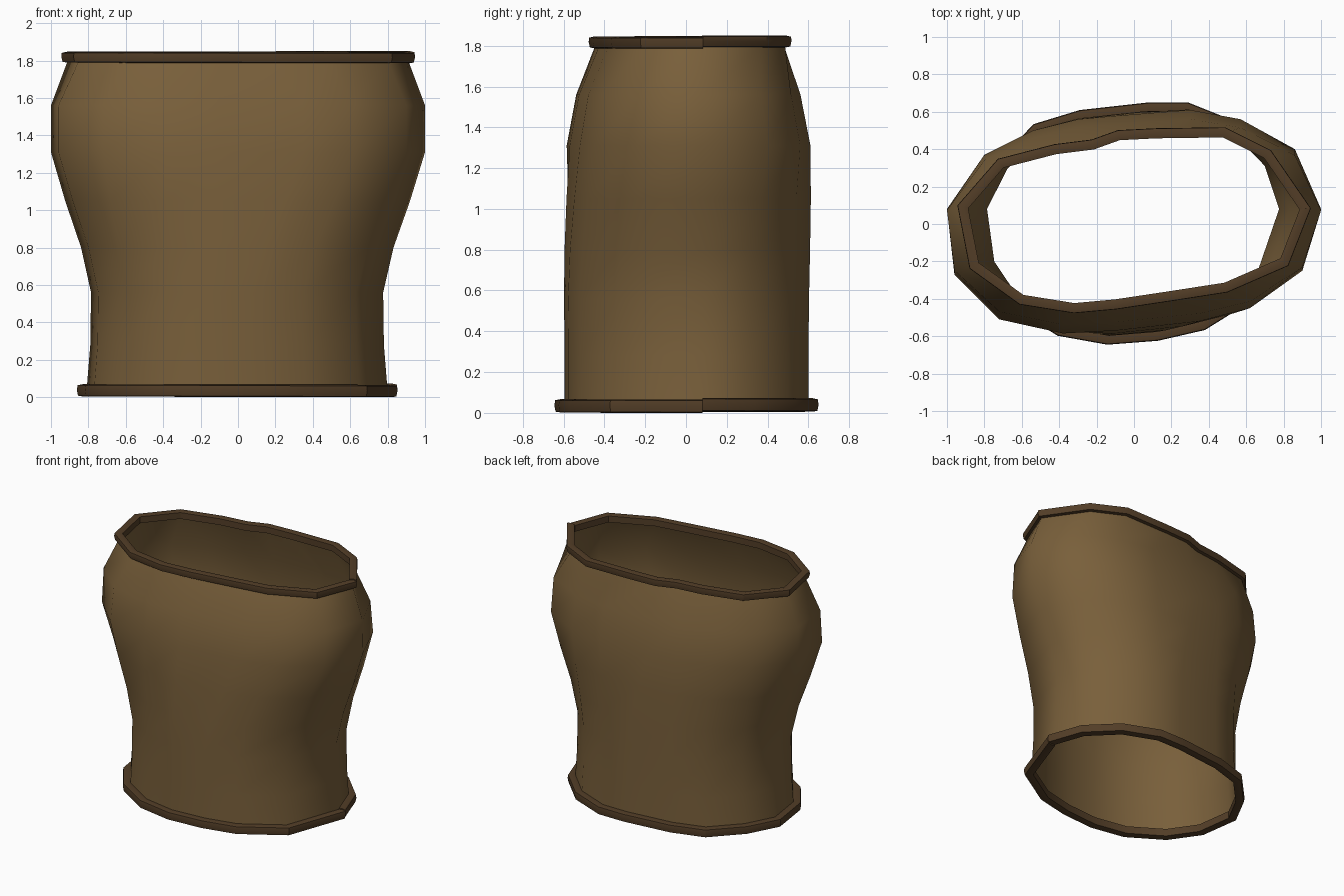
import bpy, bmesh
from mathutils import Vector

if "Cube" in bpy.data.objects:
    bpy.data.objects.remove(bpy.data.objects["Cube"])


def material(name, rgb):
    m = bpy.data.materials.new(name)
    m.diffuse_color = (*rgb, 1)
    m.use_nodes = True
    m.node_tree.nodes["Principled BSDF"].inputs["Base Color"].default_value = m.diffuse_color
    return m


cloth = material("brown_cloth", (0.19, 0.115, 0.043))
trim = material("dark_trim", (0.085, 0.047, 0.02))

# Outlines seen from above (hem, chest, neck), counter-clockwise from +x
HEM = [(.80, .08), (.72, .31), (.53, .50), (.28, .60), (.08, .60), (-.28, .56), (-.51, .49), (-.70, .29),
       (-.81, .08), (-.77, -.2), (-.63, -.40), (-.39, -.55), (-.14, -.595), (.12, -.575), (.36, -.52), (.65, -.34)]
CHEST = [(1, .08), (.86, .40), (.57, .56), (.30, .61), (-.08, .58), (-.30, .56), (-.54, .50), (-.80, .37),
         (-1, .08), (-.96, -.27), (-.72, -.51), (-.38, -.585), (-.1, -.57), (.35, -.52), (.62, -.45), (.90, -.25)]
NECK = [(.91, .08), (.71, .37), (.48, .485), (.12, .48), (-.08, .47), (-.22, .42), (-.42, .395), (-.71, .32),
        (-.91, .09), (-.85, -.22), (-.60, -.40), (-.32, -.445), (-.1, -.425), (.2, -.38), (.49, -.335), (.80, -.2)]


def ring(z, t, sx=1, sy=1):
    return [(sx * (a[0] + (b[0] - a[0]) * t), sy * (a[1] + (b[1] - a[1]) * t), z)
            for a, b in zip(HEM, CHEST)]


def build(name, rings, mat, closed_rows, caps, angle):
    """Skin a list of point rows; each row is a closed loop."""
    bm = bmesh.new()
    rows = [[bm.verts.new(p) for p in r] for r in rings]
    n = len(rows[0])
    for a, b in zip(rows, rows[1:]):
        for i in range(n):
            j = (i + 1) % n
            bm.faces.new((a[i], a[j], b[j], b[i]))
    if caps:
        bm.faces.new(rows[0])
        bm.faces.new(rows[-1])
        bmesh.ops.recalc_face_normals(bm, faces=bm.faces)
    me = bpy.data.meshes.new(name)
    bm.to_mesh(me)
    bm.free()
    ob = bpy.data.objects.new(name, me)
    bpy.context.collection.objects.link(ob)
    me.materials.append(mat)
    bpy.ops.object.select_all(action='DESELECT')
    ob.select_set(True)
    bpy.context.view_layer.objects.active = ob
    bpy.ops.object.shade_smooth_by_angle(angle=angle)
    return ob


# Open garment body
build("garment_body", [
    ring(.03, 0), ring(.28, 0, .975, 1), ring(.56, 0, .97, 1.005),
    ring(.80, .22, .985, 1.01), ring(1.05, .6, 1, 1.01),
    ring(1.31, 1), ring(1.56, 1, 1, .92),
    [(x, y, 1.80) for x, y in NECK]], cloth, False, False, 1.0)


# Bevelled bands swept round the openings, with a seam at the right side
def band(name, outline, z0, section, rise):
    n = len(outline)
    pts = [Vector(p) for p in outline]
    rows = []
    for k in range(n + 1):
        i = k % n
        d1 = (pts[i] - pts[i - 1]).normalized()
        d2 = (pts[(i + 1) % n] - pts[i]).normalized()
        d = (d1 + d2).normalized()
        out = Vector((d.y, -d.x)) / max(d.dot(d1), .7)
        lift = z0 + rise * (1 - k / n)
        rows.append([(*(pts[i] + out * o), lift + h) for o, h in section])
    return build(name, rows, trim, False, True, .5)


band("bottom_band", HEM, 0,
     [(-.012, .004), (.018, 0), (.044, .004), (.05, .035), (.046, .06), (.018, .066), (-.012, .06)], .008)
band("neck_band", NECK, 1.785,
     [(-.022, .004), (.004, 0), (.026, .004), (.032, .03), (.03, .052), (.004, .058), (-.022, .052)], .008)
